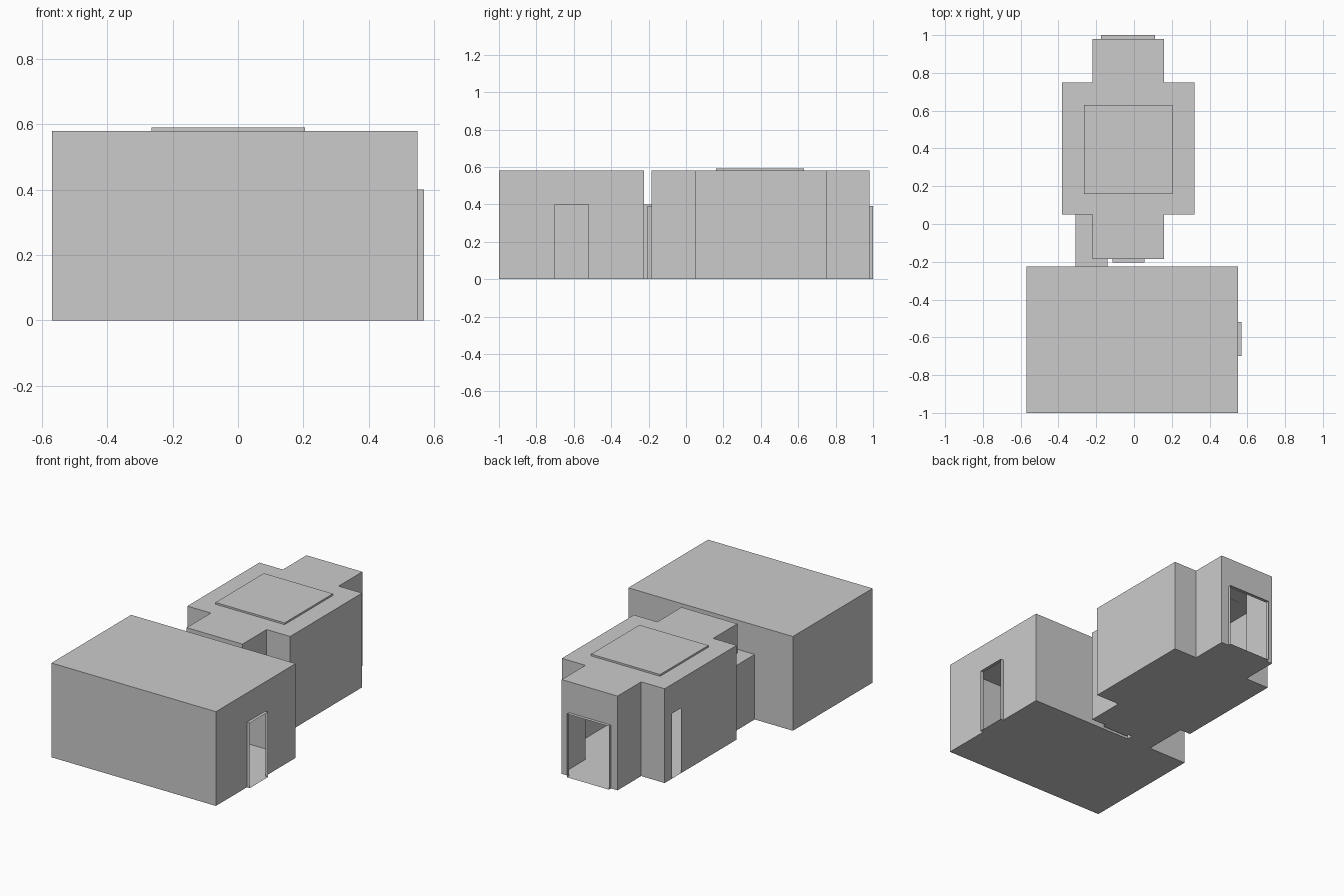
import bpy
import bmesh

# Remove the default object
if "Cube" in bpy.data.objects:
    bpy.data.objects.remove(bpy.data.objects["Cube"], do_unlink=True)

# Single plaster colour
plaster = bpy.data.materials.new("plaster_grey")
plaster.use_nodes = True
GREY = (0.6, 0.6, 0.6, 1)
plaster.diffuse_color = GREY
plaster.node_tree.nodes["Principled BSDF"].inputs["Base Color"].default_value = GREY

HEIGHT = 0.58
CX = -0.03  # centre line of the back wing


def finish(name, bm):
    mesh = bpy.data.meshes.new(name)
    bm.to_mesh(mesh)
    bm.free()
    mesh.materials.append(plaster)
    obj = bpy.data.objects.new(name, mesh)
    bpy.context.collection.objects.link(obj)
    return obj


def wall(bm, a, b, door=None):
    """Thin wall from a to b; door = (start, end, height) as distances along it."""
    dx, dy = b[0] - a[0], b[1] - a[1]
    length = (dx * dx + dy * dy) ** 0.5

    def point(d, z):
        return bm.verts.new((a[0] + dx * d / length, a[1] + dy * d / length, z))

    outline = [(0, 0), (length, 0), (length, HEIGHT), (0, HEIGHT)]
    if door:
        s, e, h = door
        outline = [(0, 0), (s, 0), (s, h), (e, h), (e, 0)] + outline[1:]
    bm.faces.new([point(d, z) for d, z in outline])


def room(name, plan, doors):
    """Hollow room on a counter-clockwise plan, with doors keyed by wall number."""
    bm = bmesh.new()
    for i, a in enumerate(plan):
        wall(bm, a, plan[(i + 1) % len(plan)], doors.get(i))
    bm.faces.new([bm.verts.new((x, y, HEIGHT)) for x, y in plan])
    bm.faces.new([bm.verts.new((x, y, 0)) for x, y in reversed(plan)])
    bmesh.ops.remove_doubles(bm, verts=bm.verts, dist=0.0005)
    return finish(name, bm)


def sleeve(name, x0, x1, y0, y1, h, axis):
    """Door surround: a thin box left open at both ends of the given axis."""
    bm = bmesh.new()
    bmesh.ops.create_cube(bm, size=1)
    for v in bm.verts:
        v.co = (x1 if v.co.x > 0 else x0, y1 if v.co.y > 0 else y0, h if v.co.z > 0 else 0)
    bm.normal_update()
    ends = [f for f in bm.faces if abs(f.normal[axis]) > 0.9]
    bmesh.ops.delete(bm, geom=ends, context="FACES")
    return finish(name, bm)


# Front hall, doors in the side wall and towards the passage
hall = [(-0.57, -1), (0.55, -1), (0.55, -0.225), (-0.57, -0.225)]
room("front_hall", hall, {1: (0.30, 0.48, 0.4), 2: (0.69, 0.86, 0.4)})
sleeve("side_door_surround", 0.55, 0.57, -0.70, -0.52, 0.4, 0)

# Cross-shaped back wing
half = [(0.19, -0.185), (0.19, 0.05), (0.35, 0.05), (0.35, 0.75), (0.19, 0.75), (0.19, 0.98)]
plan = [(CX + x, y) for x, y in half] + [(CX - x, y) for x, y in reversed(half)]
room("back_wing", plan, {5: (0.05, 0.335, 0.39), 8: (0.07, 0.16, 0.4), 11: (0.105, 0.275, 0.39)})
sleeve("back_door_surround", -0.175, 0.11, 0.98, 1.0, 0.39, 1)
sleeve("inner_door_surround", -0.115, 0.055, -0.205, -0.185, 0.39, 1)

# Low passage joining the two
sleeve("passage", -0.31, -0.14, -0.225, 0.05, 0.4, 1)

# Raised roof panel
bpy.ops.mesh.primitive_cube_add(size=1, location=(CX, 0.395, 0.585))
panel = bpy.context.object
panel.name = "roof_panel"
panel.scale = (0.47, 0.47, 0.012)
panel.data.materials.append(plaster)
